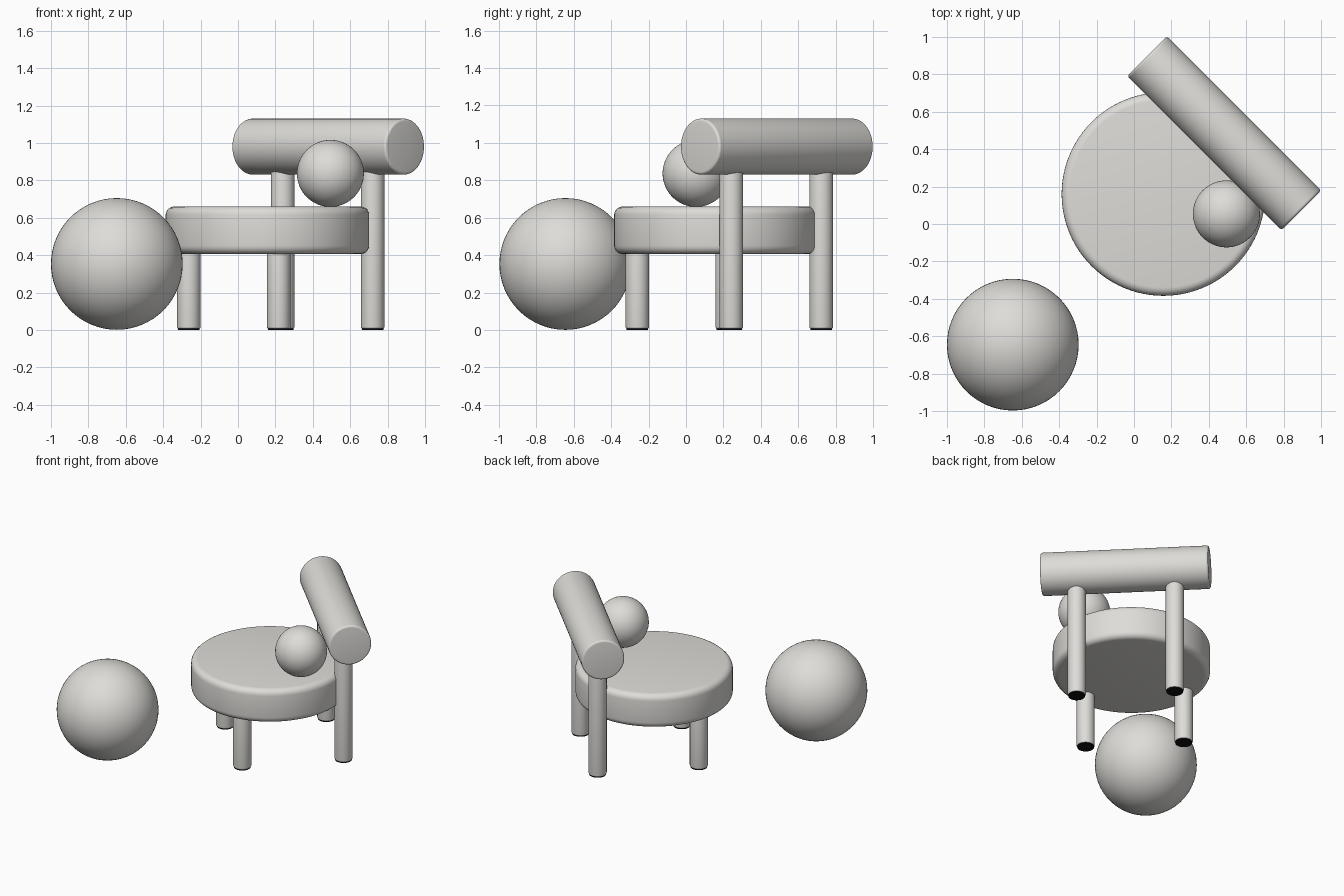
import bpy, bmesh, math
from mathutils import Matrix

if "Cube" in bpy.data.objects:
    bpy.data.objects.remove(bpy.data.objects["Cube"])


def material(name, rgb):
    m = bpy.data.materials.new(name)
    m.diffuse_color = (*rgb, 1)
    m.use_nodes = True
    m.node_tree.nodes["Principled BSDF"].inputs["Base Color"].default_value = m.diffuse_color
    return m


grey = material("warm light grey", (0.73, 0.72, 0.69))
black = material("black", (0.005, 0.005, 0.005))


def finish(bm, name, mat, matrix):
    bmesh.ops.recalc_face_normals(bm, faces=bm.faces)
    me = bpy.data.meshes.new(name)
    bm.to_mesh(me)
    bm.free()
    me.materials.append(mat)
    ob = bpy.data.objects.new(name, me)
    bpy.context.collection.objects.link(ob)
    ob.matrix_world = matrix
    bpy.ops.object.select_all(action='DESELECT')
    ob.select_set(True)
    bpy.context.view_layer.objects.active = ob
    bpy.ops.object.shade_smooth_by_angle(angle=math.radians(35))
    return ob


def rounded_cylinder(name, radius, z0, z1, bevel, mat, matrix, segments=64):
    """Cylinder whose two rims are rounded."""
    bm = bmesh.new()
    bmesh.ops.create_cone(bm, cap_ends=True, segments=segments, radius1=radius,
                          radius2=radius, depth=z1 - z0,
                          matrix=Matrix.Translation((0, 0, (z0 + z1) / 2)))
    if bevel:
        rims = [e for e in bm.edges if abs(e.verts[0].co.z - e.verts[1].co.z) < 1e-5]
        bmesh.ops.bevel(bm, geom=rims, offset=bevel, segments=5, profile=0.5,
                        affect='EDGES')
    return finish(bm, name, mat, matrix)


def ball(name, radius, location):
    bm = bmesh.new()
    bmesh.ops.create_uvsphere(bm, u_segments=64, v_segments=32, radius=radius)
    return finish(bm, name, grey, Matrix.Translation(location))


# Chair frame: origin under the seat, local -y is the chair's front (towards world -x -y)
chair = Matrix.Translation((0.157, 0.16, 0)) @ Matrix.Rotation(math.radians(-45), 4, 'Z')

# Seat
rounded_cylinder("seat", 0.544, 0.406, 0.66, 0.045, grey, chair, 96)

# Backrest: horizontal cylinder across the back
back = chair @ Matrix.Translation((0, 0.46, 0.98)) @ Matrix.Rotation(math.pi / 2, 4, 'Y')
rounded_cylinder("backrest", 0.15, -0.583, 0.583, 0.015, grey, back)

# Legs with thin black foot pads, mirrored left and right
for side, sx in (("left", -1), ("right", 1)):
    for pos, y, top in (("front", -0.254, 0.45), ("back", 0.456, 0.86)):
        at = chair @ Matrix.Translation((sx * 0.34, y, 0))
        rounded_cylinder(f"{pos}_{side}_leg", 0.063, 0.005, top, 0.012, grey, at, 40)
        rounded_cylinder(f"{pos}_{side}_foot_pad", 0.058, 0, 0.009, 0, black, at, 40)

# Balls: a small one resting on the seat, a large one on the ground in front
ball("small_ball", 0.179, (0.494, 0.054, 0.837))
ball("large_ball", 0.352, (-0.648, -0.645, 0.353))
